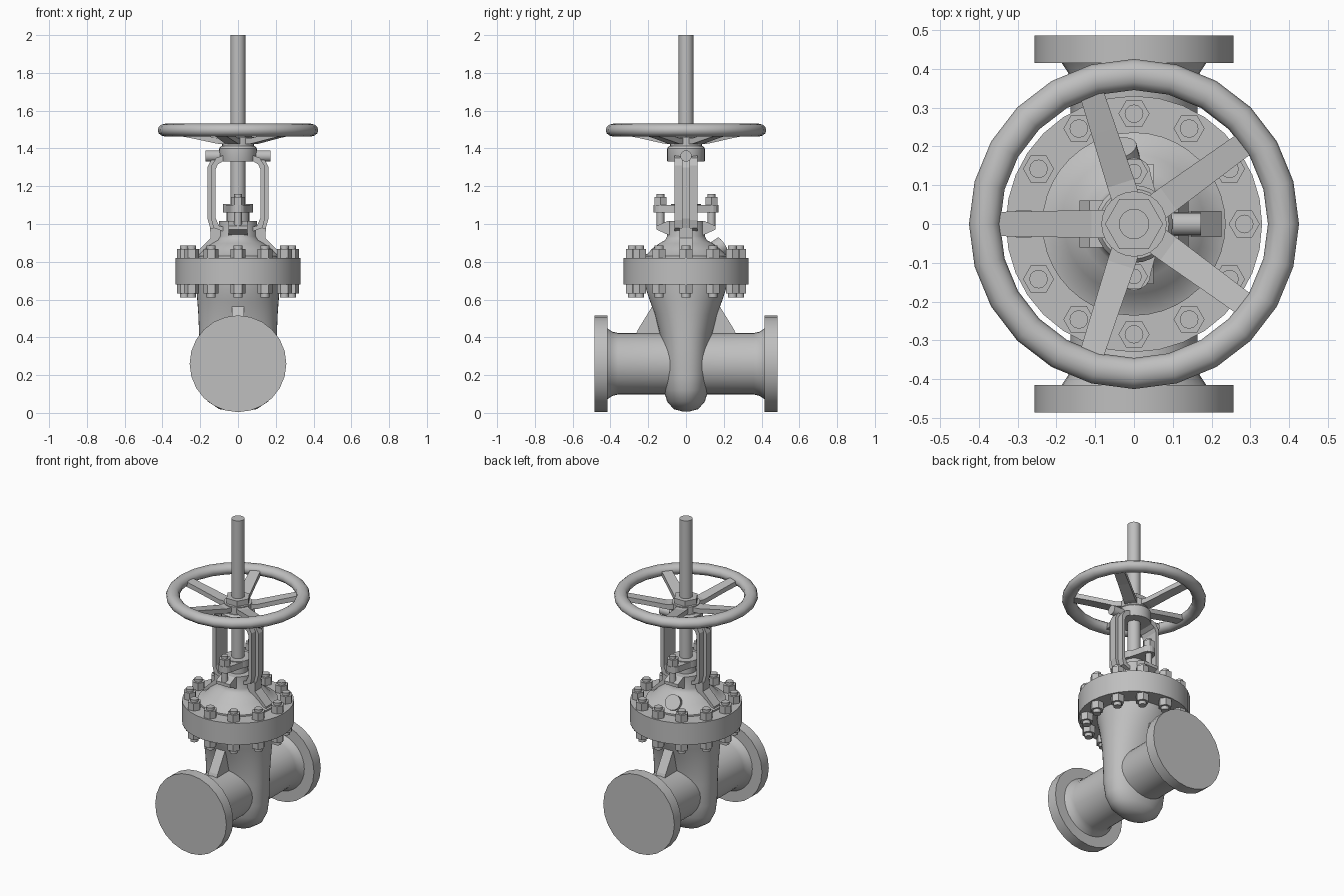
import bpy, bmesh, math
from math import sin, cos, pi, radians
from mathutils import Vector, Matrix

cube = bpy.data.objects.get("Cube")
if cube:
    bpy.data.objects.remove(cube, do_unlink=True)

steel = bpy.data.materials.new("plain_grey_steel")
steel.use_nodes = True
steel.diffuse_color = (0.52, 0.52, 0.52, 1)
steel.node_tree.nodes["Principled BSDF"].inputs["Base Color"].default_value = (0.52, 0.52, 0.52, 1)


def finish(name, bm, smooth=True):
    bmesh.ops.recalc_face_normals(bm, faces=bm.faces)
    mesh = bpy.data.meshes.new(name)
    bm.to_mesh(mesh)
    bm.free()
    mesh.materials.append(steel)
    ob = bpy.data.objects.new(name, mesh)
    bpy.context.collection.objects.link(ob)
    if smooth:
        bpy.ops.object.select_all(action='DESELECT')
        bpy.context.view_layer.objects.active = ob
        ob.select_set(True)
        bpy.ops.object.shade_smooth_by_angle(angle=radians(35))
    return ob


def loft(name, rings, smooth=True):
    """Skin a list of equal-length point rings and cap both ends."""
    bm = bmesh.new()
    loops = [[bm.verts.new(p) for p in ring] for ring in rings]
    n = len(loops[0])
    for a, b in zip(loops, loops[1:]):
        for i in range(n):
            j = (i + 1) % n
            bm.faces.new((a[i], a[j], b[j], b[i]))
    bm.faces.new(loops[0])
    bm.faces.new(loops[-1])
    return finish(name, bm, smooth)


def turned(name, profile, origin=(0, 0, 0), axis=(0, 0, 1), sides=32, smooth=True):
    """Solid of revolution from (radius, height) pairs."""
    turn = Vector((0, 0, 1)).rotation_difference(Vector(axis)).to_matrix()
    rings = [[Vector(origin) + turn @ Vector((r * cos(2 * pi * i / sides), r * sin(2 * pi * i / sides), h))
              for i in range(sides)] for r, h in profile]
    return loft(name, rings, smooth)


def rod(name, r, z0, z1, x=0, y=0, sides=20):
    return turned(name, [(r, z0), (r, z1)], (x, y, 0), sides=sides, smooth=sides > 6)


def plate(name, outline, half, plane="xz", centre=0):
    """Extrude a flat outline by +-half along the remaining axis."""
    def place(p, d):
        return (p[0], d, p[1]) if plane == "xz" else (d, p[0], p[1])
    return loft(name, [[place(p, centre + s * half) for p in outline] for s in (-1, 1)], False)


def squircle(a, b, z, power, n=48):
    def f(v):
        return math.copysign(abs(v) ** (2 / power), v)
    return [(a * f(cos(2 * pi * i / n)), b * f(sin(2 * pi * i / n)), z) for i in range(n)]


# Valve body: round at the top, narrowing to a flattened rounded pocket
body = [(0.03, 0.02, 0.008, 2), (0.10, 0.065, 0.02, 2), (0.16, 0.10, 0.06, 2.1),
        (0.19, 0.118, 0.12, 2.2), (0.20, 0.125, 0.20, 2.3), (0.203, 0.13, 0.34, 2.3),
        (0.206, 0.14, 0.42, 2.2), (0.21, 0.165, 0.52, 2.1), (0.215, 0.19, 0.59, 2),
        (0.22, 0.21, 0.65, 2), (0.222, 0.215, 0.70, 2)]
loft("valve_body", [squircle(*s) for s in body])

# Pipe ends with flanges and stiffening gussets
for side, tag in ((-1, "front"), (1, "back")):
    turned("pipe_" + tag, [(0.163, 0), (0.163, 0.36), (0.17, 0.39), (0.19, 0.42)],
           (0, 0, 0.26), (0, side, 0), 32)
    turned("pipe_flange_" + tag, [(0.256, 0.415), (0.256, 0.485)], (0, 0, 0.26), (0, side, 0), 24)
    plate("body_gusset_" + tag,
          [(side * y, z) for y, z in ((0.1, 0.4), (0.27, 0.4), (0.255, 0.44), (0.175, 0.57), (0.1, 0.57))],
          0.032, "yz")

# Bonnet joint with its ring of studs
rod("bonnet_flange", 0.33, 0.68, 0.82, sides=32)
for i in range(12):
    a = i * pi / 6
    x, y = 0.284 * cos(a), 0.284 * sin(a)
    rod("flange_stud", 0.024, 0.61, 0.885, x, y, 12)
    rod("upper_nut", 0.04, 0.82, 0.868, x, y, 6)
    rod("lower_nut", 0.04, 0.632, 0.68, x, y, 6)

# Bonnet dome, neck and side boss
turned("bonnet_dome", [(0.236, 0.815), (0.236, 0.83), (0.205, 0.842), (0.18, 0.868),
                       (0.14, 0.898), (0.11, 0.915), (0.1, 0.935), (0.1, 1.015)], sides=40)
turned("bonnet_boss", [(0.048, -0.08), (0.048, 0.025)], (-0.035, 0.175, 0.875), (-0.2, 0.75, 0.5), 20)

# Gland packing follower and its bolts
rod("gland_sleeve", 0.06, 1.0, 1.07, sides=24)
rod("gland_collar", 0.08, 1.06, 1.105, sides=24)
lobes = []
for c, start in ((0.128, 0), (-0.128, pi)):
    lobes += [(0.043 * cos(start + i * pi / 8), c + 0.043 * sin(start + i * pi / 8)) for i in range(9)]
    if c > 0:
        lobes.append((-0.078, 0))
lobes.append((0.078, 0))
loft("gland_plate", [[(x, y, z) for x, y in lobes] for z in (1.06, 1.1)], False)
for s in (-1, 1):
    rod("gland_bolt", 0.02, 0.97, 1.16, 0, s * 0.135, 12)
    rod("gland_nut", 0.036, 1.1, 1.143, 0, s * 0.135, 6)
    plate("gland_lug", [(s * y, z) for y, z in ((0.06, 0.93), (0.1, 0.945), (0.155, 0.97),
                                                (0.155, 0.99), (0.1, 1.015), (0.06, 1.015))], 0.05, "yz")

# Yoke: two T-section arms, each on a sloping foot
arm_in = [(0.075, 0.985), (0.1, 0.99), (0.118, 1.03), (0.118, 1.29), (0.108, 1.315), (0.075, 1.335)]
arm_out = [(0.075, 1.365), (0.115, 1.35), (0.14, 1.31), (0.14, 1.02), (0.13, 0.98), (0.075, 0.96)]
rib = [(0.12, 0.98), (0.148, 0.98), (0.162, 1.03), (0.162, 1.3), (0.145, 1.335), (0.1, 1.365), (0.12, 1.29)]
foot = [(0.08, 0.98), (0.148, 0.98), (0.145, 0.925), (0.17, 0.9), (0.225, 0.845), (0.225, 0.82), (0.08, 0.82)]
for s, tag in ((-1, "right"), (1, "left")):
    for part, outline, half in (("arm", arm_in + arm_out, 0.06), ("rib", rib, 0.022), ("foot", foot, 0.034)):
        plate("yoke_%s_%s" % (part, tag), [(s * x, z) for x, z in outline], half)
    turned("yoke_pin_" + tag, [(0.03, 0.06), (0.03, 0.173)], (0, 0, 1.36), (s, 0, 0), 16)
turned("yoke_hub", [(0.098, 1.33), (0.1, 1.335), (0.1, 1.4), (0.09, 1.412)], sides=28)

# Rising stem
rod("stem", 0.039, 0.95, 2.0, sides=24)

# Handwheel: rim, dished spokes, hub and locking nut
bm = bmesh.new()
loops = []
for i in range(24):
    a = 2 * pi * i / 24
    loops.append([bm.verts.new(((0.385 + 0.04 * cos(t)) * cos(a), (0.385 + 0.04 * cos(t)) * sin(a),
                                1.497 + 0.034 * sin(t))) for t in [k * pi / 6 for k in range(12)]])
for i in range(24):
    a, b = loops[i], loops[(i + 1) % 24]
    for k in range(12):
        m = (k + 1) % 12
        bm.faces.new((a[k], b[k], b[m], a[m]))
finish("handwheel_rim", bm)

for i in range(5):
    turn = Matrix.Rotation(pi + i * 2 * pi / 5, 3, 'Z')
    sections = [(0.04, 0.036, 1.422, 1.455), (0.11, 0.036, 1.425, 1.455),
                (0.25, 0.033, 1.455, 1.485), (0.36, 0.031, 1.475, 1.508)]
    loft("handwheel_spoke", [[turn @ Vector((r, y, z)) for y, z in ((-w, lo), (w, lo), (w, hi), (-w, hi))]
                             for r, w, lo, hi in sections], False)
rod("handwheel_hub", 0.084, 1.405, 1.46, sides=24)
turned("stem_nut", [(0.075, 1.455), (0.075, 1.495)], sides=6, smooth=False)
